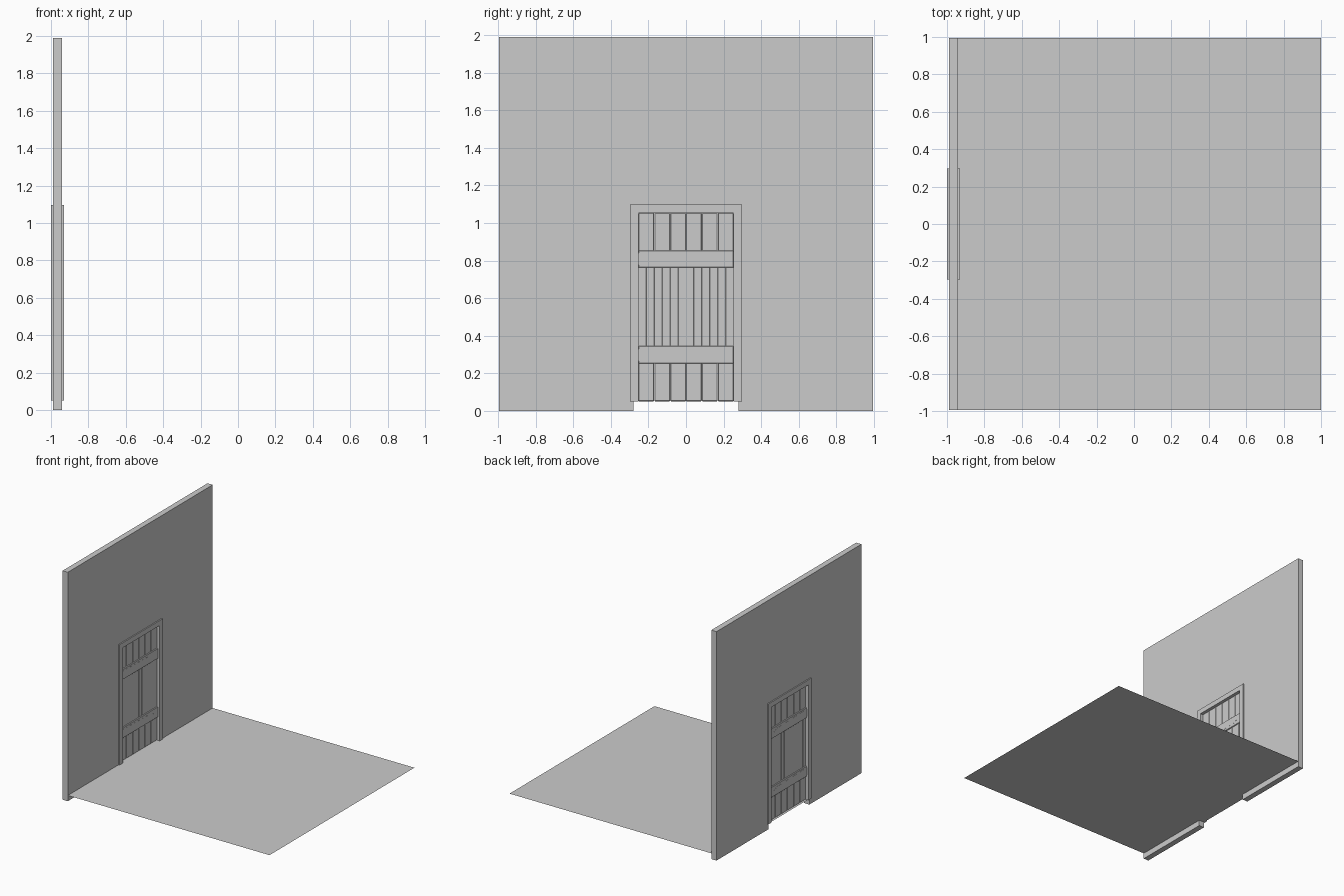
import bpy, bmesh

if "Cube" in bpy.data.objects:
    bpy.data.objects.remove(bpy.data.objects["Cube"])

XC = -0.965   # centre plane of the wall, frame and door


def prism(name, outline, x0, x1, bevel=0):
    """Extrude a (y, z) outline along x."""
    bm = bmesh.new()
    face = bm.faces.new([bm.verts.new((x0, y, z)) for y, z in outline])
    ext = bmesh.ops.extrude_face_region(bm, geom=[face])
    verts = [g for g in ext["geom"] if isinstance(g, bmesh.types.BMVert)]
    bmesh.ops.translate(bm, verts=verts, vec=(x1 - x0, 0, 0))
    bmesh.ops.recalc_face_normals(bm, faces=bm.faces)
    mesh = bpy.data.meshes.new(name)
    bm.to_mesh(mesh)
    bm.free()
    ob = bpy.data.objects.new(name, mesh)
    bpy.context.collection.objects.link(ob)
    if bevel:
        mod = ob.modifiers.new("edge_bevel", "BEVEL")
        mod.width, mod.segments = bevel, 1
    return ob


def rect(y0, y1, z0, z1):
    return [(y0, z0), (y1, z0), (y1, z1), (y0, z1)]


def arch(outer, inner, base, top, inner_top):
    """Upside-down U outline."""
    return [(-outer, base), (-inner, base), (-inner, inner_top), (inner, inner_top),
            (inner, base), (outer, base), (outer, top), (-outer, top)]


def boards(name, count, z0, z1, half, gap, bevel):
    """Row of vertical boards filling the doorway width."""
    w = 0.506 / count
    for i in range(count):
        y = -0.253 + i * w
        prism(f"{name}_{i + 1}", rect(y + gap, y + w - gap, z0, z1),
              XC - half, XC + half, bevel)


# wall with doorway, and the frame lining it
prism("wall", arch(0.995, 0.28, 0, 1.99, 1.08), -0.99, -0.94)
prism("door_frame", arch(0.297, 0.253, 0.05, 1.097, 1.053), -1.0, -0.93)

# floor sheet running under the doorway
bpy.ops.mesh.primitive_plane_add(size=1.99, location=(0.005, 0, 0.05))
bpy.context.object.name = "floor"

# door boards: wide planks above and below, narrow ones between the rails
boards("top_plank", 6, 0.80, 1.053, 0.010, 0.0005, 0.003)
boards("bottom_plank", 6, 0.052, 0.30, 0.010, 0.0005, 0.003)
boards("middle_board", 12, 0.30, 0.80, 0.010, 0.0, 0.001)

# cross rails, each with an arrow-tipped hinge strap just proud of both sides
for label, z0, z1 in (("lower", 0.253, 0.345), ("upper", 0.762, 0.853)):
    prism(f"{label}_rail", rect(-0.253, 0.253, z0, z1), XC - 0.019, XC + 0.019, 0.003)
    half = [(-0.252, 0.032), (0.14, 0.022), (0.14, 0.030), (0.205, 0)]
    zc = (z0 + z1) / 2
    outline = [(y, zc - h) for y, h in half] + [(y, zc + h) for y, h in half[-2::-1]]
    prism(f"{label}_hinge_strap", outline, XC - 0.020, XC + 0.020)
